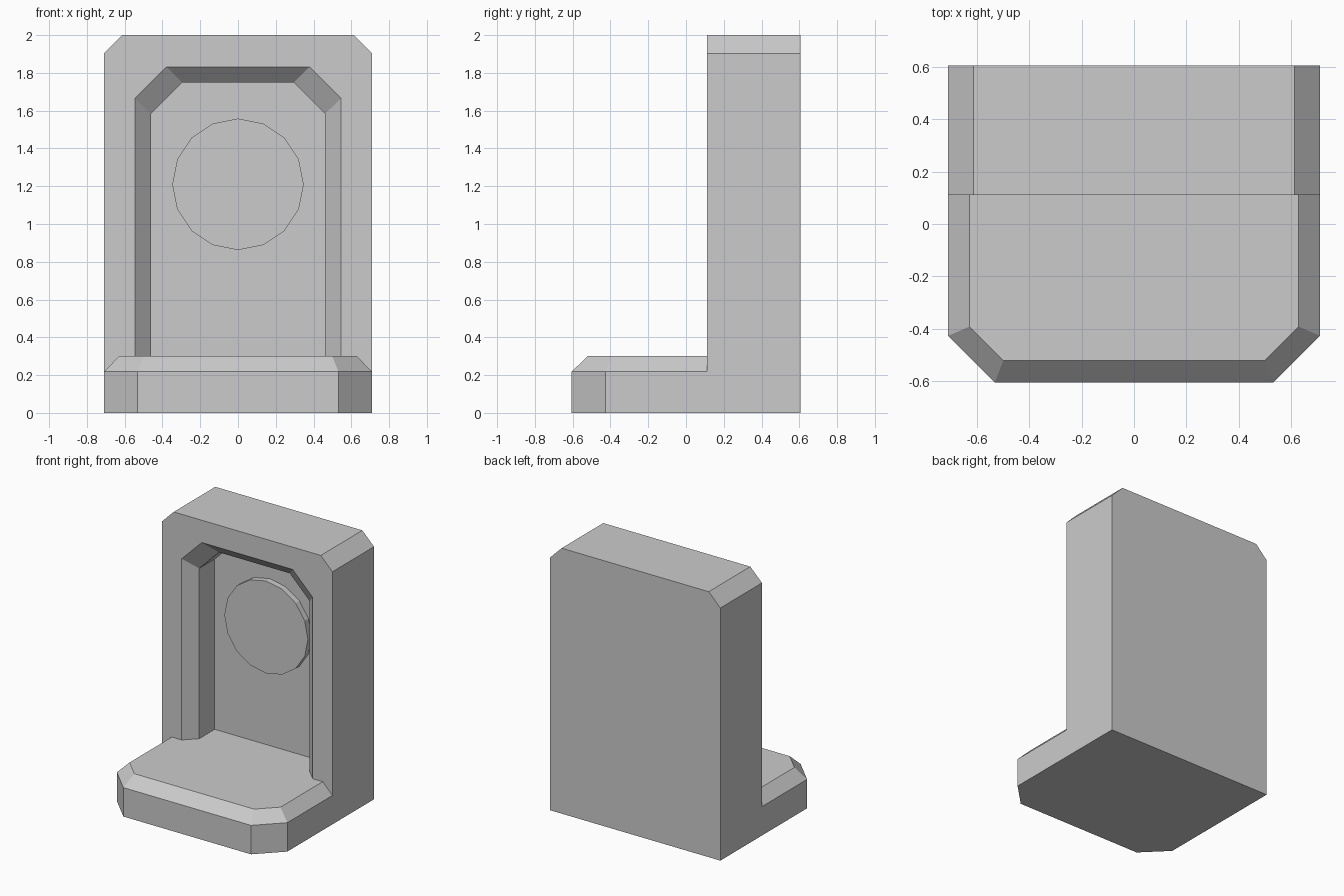
import bpy, bmesh, math

if "Cube" in bpy.data.objects:
    bpy.data.objects.remove(bpy.data.objects["Cube"])


def chamfered(w, flat, far, c):
    """Six-sided outline: square corners at 'flat', chamfered corners at 'far'."""
    k = far - c * (1 if far > flat else -1)
    return [(-w, flat), (w, flat), (w, k), (w - c, far), (c - w, far), (-w, k)]


def loft(name, rings):
    """Skin a list of equal-length vertex rings and cap both ends."""
    bm = bmesh.new()
    loops = [[bm.verts.new(p) for p in ring] for ring in rings]
    n = len(loops[0])
    for a, b in zip(loops, loops[1:]):
        for i in range(n):
            j = (i + 1) % n
            bm.faces.new((a[i], a[j], b[j], b[i]))
    bm.faces.new(loops[0])
    bm.faces.new(loops[-1])
    bmesh.ops.recalc_face_normals(bm, faces=bm.faces)
    mesh = bpy.data.meshes.new(name)
    bm.to_mesh(mesh)
    bm.free()
    obj = bpy.data.objects.new(name, mesh)
    bpy.context.collection.objects.link(obj)
    return obj


def upright(y, outline):
    return [(x, y, z) for x, z in outline]


def level(z, outline):
    return [(x, y, z) for x, y in outline]


FACE_Y, NICHE_Y, FLOOR_Z = 0.11, 0.38, 0.30

# Upright slab with a bevelled niche sunk into its front
slab = chamfered(0.71, 0.0, 2.0, 0.097)
inner = chamfered(0.46, FLOOR_Z, 1.748, 0.165)
loft("niche_slab", [
    upright(0.605, slab),
    upright(FACE_Y, slab),
    upright(FACE_Y, chamfered(0.546, FLOOR_Z, 1.832, 0.167)),
    upright(FACE_Y + 0.085, inner),
    upright(NICHE_Y, inner),
])

# Front step with clipped corners and a bevelled top edge
step = chamfered(0.71, FACE_Y, -0.605, 0.178)
loft("front_step", [
    level(0.0, step),
    level(0.218, step),
    level(FLOOR_Z, chamfered(0.629, FACE_Y, -0.522, 0.13)),
])

# Raised sixteen-sided disc on the niche back wall
circle = [(0.348 * math.sin(i * math.tau / 16),
           1.21 + 0.348 * math.cos(i * math.tau / 16)) for i in range(16)]
loft("wall_disc", [upright(NICHE_Y + 0.02, circle), upright(NICHE_Y - 0.045, circle)])
